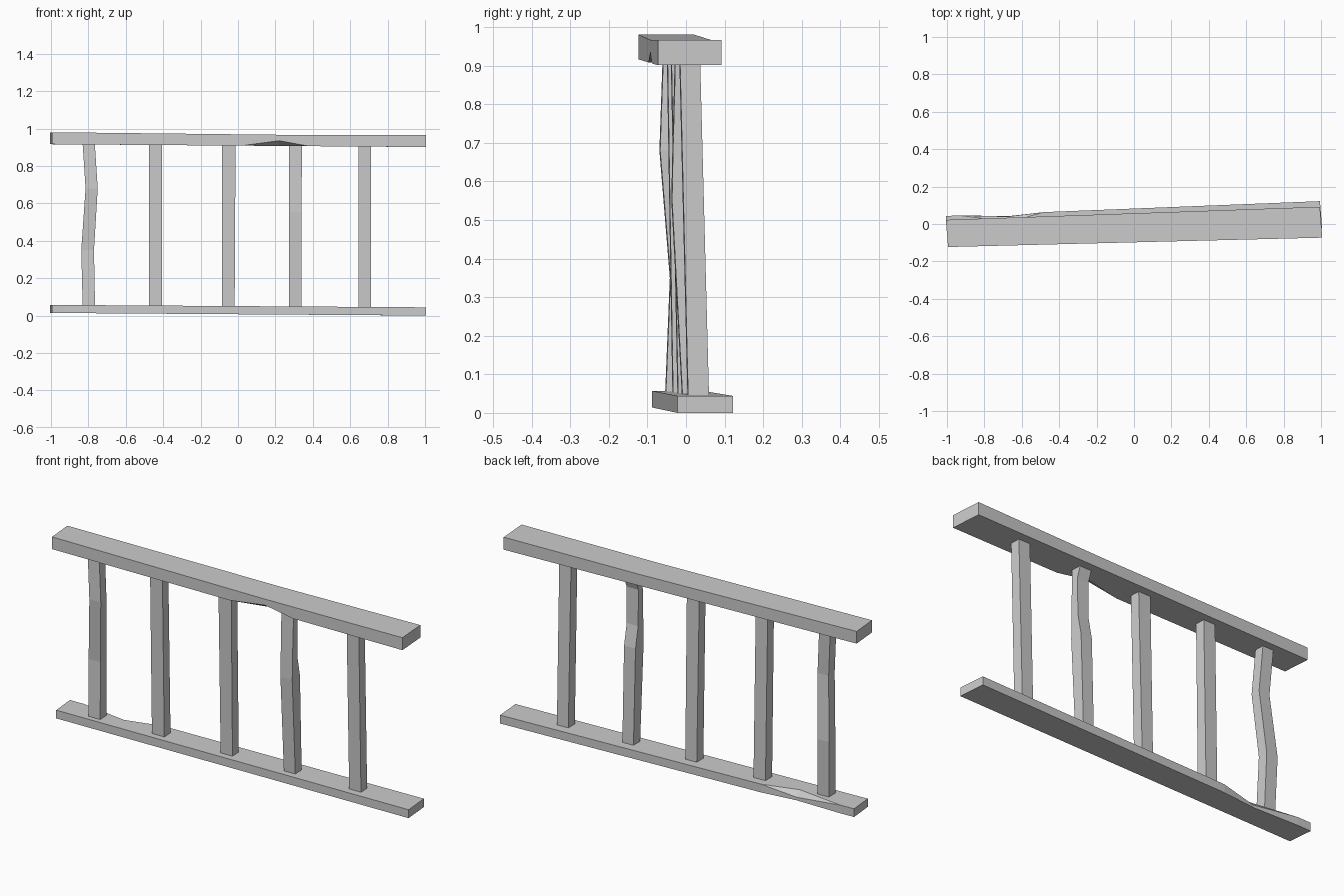
import bpy, bmesh

if "Cube" in bpy.data.objects:
    bpy.data.objects.remove(bpy.data.objects["Cube"])


def loft(name, sections):
    """Skin a row of equal-sized cross-sections and cap both ends."""
    bm = bmesh.new()
    rings = [[bm.verts.new(p) for p in s] for s in sections]
    n = len(rings[0])
    for a, b in zip(rings, rings[1:]):
        for i in range(n):
            j = (i + 1) % n
            bm.faces.new((a[i], a[j], b[j], b[i]))
    bm.faces.new(rings[0])
    bm.faces.new(rings[-1])
    bmesh.ops.remove_doubles(bm, verts=bm.verts, dist=0.0005)
    bmesh.ops.recalc_face_normals(bm, faces=bm.faces)
    me = bpy.data.meshes.new(name)
    bm.to_mesh(me)
    bm.free()
    ob = bpy.data.objects.new(name, me)
    bpy.context.collection.objects.link(ob)
    return ob


def mix(a, b, x):
    """Value at x of a straight edge running from x=-1 to x=1."""
    return a + (b - a) * (x + 1) / 2


def skew(x, t):
    """Rail ends are cut square to the slightly turned rail."""
    return x - 0.006 * t if abs(x) == 1 else x


# Top rail, with a splinter missing from the lower front edge
sections = []
for x, chip in ((-1, 0), (0.02, 0), (0.22, 1), (0.38, 0), (1, 0)):
    f, b = mix(-0.123, -0.073, x), mix(0.022, 0.092, x)
    lo = mix(0.916, 0.901, x)
    hi = 0.98 - 0.0135 * min(1, (x + 1) / 1.22)
    xf, xb = skew(x, -1), skew(x, 1)
    sections.append([(xf, f, lo + 0.028 * chip), (xf, f + 0.045 * chip, lo),
                     (xb, b, lo), (xb, b, hi), (xf, f, hi)])
loft("top_rail", sections)

# Bottom rail, with a splinter missing from the upper back edge
sections = []
for x, chip in ((-1, 0), (-0.93, 0), (-0.67, 1), (-0.48, 0), (1, 0)):
    f, b = mix(-0.088, -0.022, x), mix(0.043, 0.122, x)
    lo, hi = mix(0.014, 0.0, x), mix(0.057, 0.044, x)
    xf, xb = skew(x, -1), skew(x, 1)
    sections.append([(xf, f, lo), (xb, b - 0.014 * chip, lo),
                     (xb, b - 0.016 * chip, hi - 0.028 * chip),
                     (xb, b - 0.045 * chip, hi), (xf, f, hi)])
loft("bottom_rail", sections)

# Posts: rows of (z, left x, right x, front y, back y)
posts = {
    "left_bent_post": [(0.03, -0.83, -0.764, -0.055, 0.002),
                       (0.35, -0.838, -0.77, -0.042, 0.012),
                       (0.68, -0.815, -0.75, -0.069, -0.018),
                       (0.94, -0.832, -0.767, -0.06, -0.008)],
    "left_inner_post": [(0.03, -0.475, -0.405, -0.035, 0.021),
                        (0.94, -0.476, -0.406, -0.05, 0.003)],
    "middle_post": [(0.03, -0.085, -0.018, -0.022, 0.034),
                    (0.94, -0.086, -0.013, -0.04, 0.013)],
    "right_inner_post": [(0.03, 0.274, 0.339, -0.01, 0.046),
                         (0.55, 0.273, 0.34, -0.038, 0.03),
                         (0.66, 0.273, 0.34, -0.036, 0.008),
                         (0.85, 0.273, 0.342, -0.031, 0.006),
                         (0.90, 0.273, 0.342, -0.03, 0.024),
                         (0.95, 0.273, 0.342, -0.03, 0.024)],
    "right_post": [(0.03, 0.643, 0.71, 0.004, 0.059),
                   (0.94, 0.643, 0.712, -0.018, 0.035)],
}
for name, rows in posts.items():
    loft(name, [[(l, f, z), (r, f + 0.002, z), (r - 0.002, b + 0.001, z),
                 (l, b - 0.001, z)] for z, l, r, f, b in rows])
